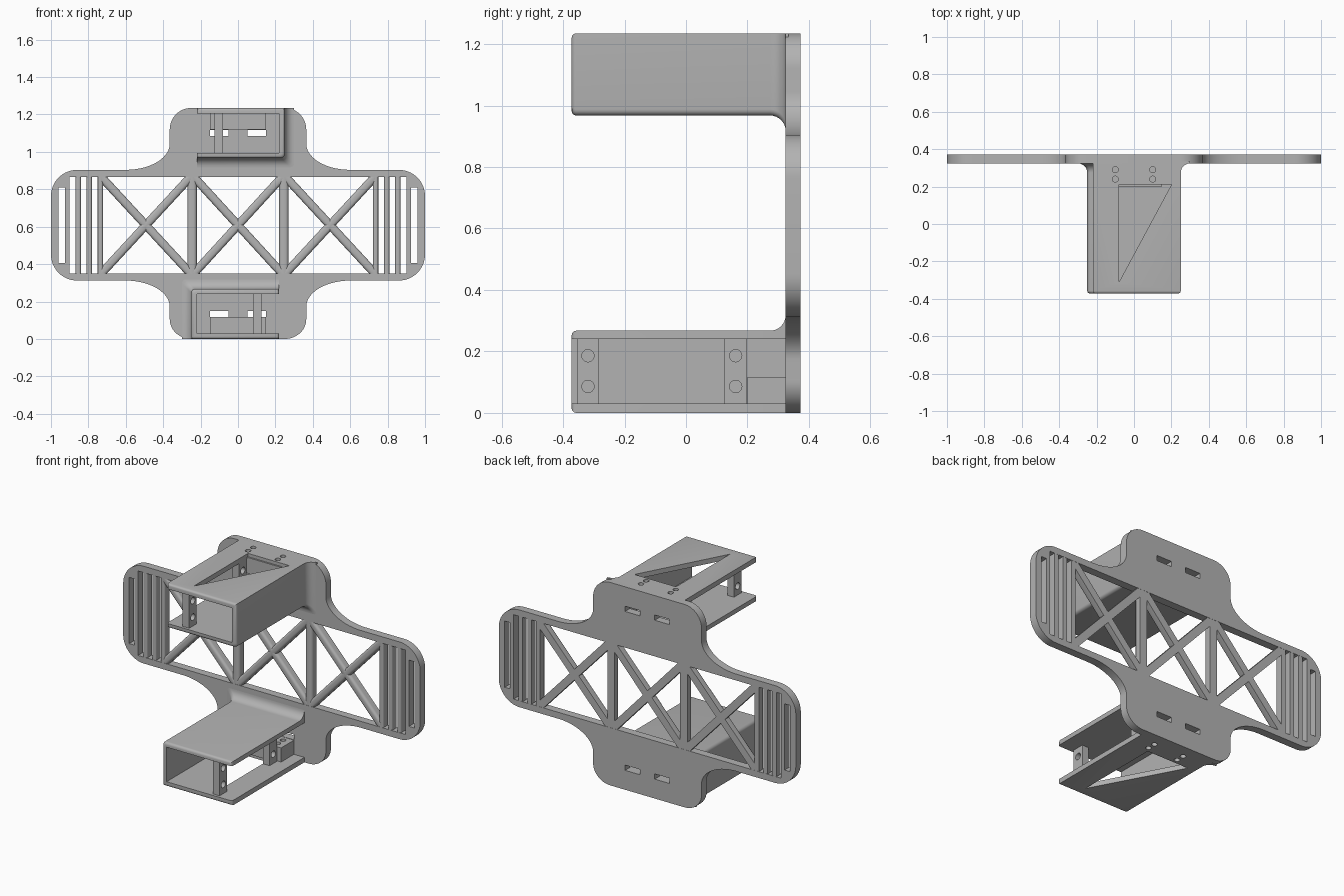
import bpy, bmesh, math
from mathutils import Matrix, Vector

old = bpy.data.objects.get("Cube")
if old:
    bpy.data.objects.remove(old)

HEIGHT = 1.235
MID = 0.608            # centre height of the lattice
FRONT, BACK = 0.324, 0.372

grey = bpy.data.materials.new("plain grey")
grey.use_nodes = True
grey.diffuse_color = (0.45, 0.45, 0.45, 1)
grey.node_tree.nodes["Principled BSDF"].inputs["Base Color"].default_value = (0.45, 0.45, 0.45, 1)


def make(name, bm):
    bmesh.ops.recalc_face_normals(bm, faces=bm.faces)
    me = bpy.data.meshes.new(name)
    bm.to_mesh(me)
    bm.free()
    me.materials.append(grey)
    ob = bpy.data.objects.new(name, me)
    bpy.context.scene.collection.objects.link(ob)
    return ob


def box(name, x, y, z):
    bm = bmesh.new()
    bmesh.ops.create_cube(bm, size=1)
    for v in bm.verts:
        v.co = [r[0] + (c + 0.5) * (r[1] - r[0]) for c, r in zip(v.co, (x, y, z))]
    return make(name, bm)


def prism(name, points, direction):
    bm = bmesh.new()
    face = bm.faces.new([bm.verts.new(p) for p in points])
    out = bmesh.ops.extrude_face_region(bm, geom=[face])
    moved = [v for v in out["geom"] if isinstance(v, bmesh.types.BMVert)]
    bmesh.ops.translate(bm, vec=direction, verts=moved)
    return make(name, bm)


def cylinder(name, centre, radius, depth, axis):
    bm = bmesh.new()
    turn = Vector((0, 0, 1)).rotation_difference(Vector(axis)).to_matrix().to_4x4()
    bmesh.ops.create_cone(bm, cap_ends=True, segments=24, radius1=radius, radius2=radius,
                          depth=depth, matrix=Matrix.Translation(centre) @ turn)
    return make(name, bm)


def cut(ob, cutters):
    for c in cutters:
        c.hide_render = True
        mod = ob.modifiers.new("cut", "BOOLEAN")
        mod.operation, mod.solver, mod.object = "DIFFERENCE", "EXACT", c
    dg = bpy.context.evaluated_depsgraph_get()
    ob.data = bpy.data.meshes.new_from_object(ob.evaluated_get(dg))
    ob.modifiers.clear()
    for c in cutters:
        bpy.data.objects.remove(c)


def arc(cx, cz, rx, rz, a, b, n=14):
    angles = [math.radians(a + (b - a) * i / n) for i in range(n + 1)]
    return [(cx + rx * math.cos(t), cz + rz * math.sin(t)) for t in angles]


# Back plate: one quarter of the outline, mirrored to all four
top = 0.904
quarter = (arc(0.86, top - 0.14, 0.14, 0.14, 0, 90)
           + arc(0.6, top + 0.14, 0.235, 0.14, 270, 180)
           + arc(0.25, HEIGHT - 0.115, 0.115, 0.115, 0, 90))
upper = quarter + [(-x, z) for x, z in reversed(quarter)]
lower = []
for x, z in reversed(upper):
    z = 2 * MID - z
    # the lower tab reaches exactly to the ground
    lower.append((x, z if z > 0.2 else z * (0.2 / (0.2 + HEIGHT - 2 * MID)) + 0.0174))
low_end = min(z for x, z in lower)
lower = [(x, z if z > 0.2 else 0.2 - (0.2 - z) * 0.2 / (0.2 - low_end)) for x, z in lower]
plate = prism("back_plate", [(x, FRONT, z) for x, z in upper + lower], (0, BACK - FRONT, 0))
deep = (FRONT - 0.1, BACK + 0.1)
cutters = [box("window_cutter", (-0.9, 0.9), deep, (0.351, 0.865))]
for s in (-1, 1):
    cutters.append(box("end_slot_cutter", sorted((s * 0.924, s * 0.96)), deep, (0.407, 0.81)))
    for z in (0.118, HEIGHT - 0.15):
        cutters.append(box("strap_slot_cutter", sorted((s * 0.05, s * 0.15)), deep, (z, z + 0.032)))
cut(plate, cutters)


# Lattice bars with rounded front edges
def bar(name, a, b, width):
    a, b = Vector((a[0], 0, a[1])), Vector((b[0], 0, b[1]))
    side = (b - a).normalized().cross(Vector((0, 1, 0))) * (width / 2)
    r = width * 0.35
    edge = arc(width / 2 - r, FRONT + 0.001 + r, r, r, 0, -90, 4)
    profile = [(width / 2, BACK - 0.001)] + edge
    profile += [(-u, y) for u, y in reversed(profile)]
    pts = [a + side * (2 * u / width) + Vector((0, y, 0)) for u, y in profile]
    return prism(name, pts, b - a)


LOW, HIGH = 0.351, 0.865
for x, w in ((0.245, 0.05), (0.736, 0.028), (0.795, 0.028), (0.854, 0.028)):
    for s in (-1, 1):
        bar("upright_bar", (s * x, LOW - 0.01), (s * x, HIGH + 0.01), w)
for x0, x1 in ((-0.73, -0.255), (-0.235, 0.235), (0.255, 0.73)):
    bar("diagonal_bar", (x0, LOW), (x1, HIGH), 0.045)
    bar("diagonal_bar", (x0, HIGH), (x1, LOW), 0.045)


# Bracket: channel section lofted along y, rounded nose and flared root
def channel():
    nose, flare = 0.015, 0.05
    rings = []
    for i in range(5):
        t = math.radians(90 * i / 4)
        rings.append((-0.372 + nose * (1 - math.cos(t)), -nose * (1 - math.sin(t))))
    for i in range(9):
        t = math.radians(90 * i / 8)
        rings.append((FRONT - flare + flare * math.sin(t), flare * (1 - math.cos(t))))
    rings.append((FRONT + 0.01, flare))
    bm = bmesh.new()
    loops = []
    for y, e in rings:
        n = min(e, 0)
        left, ceil = -0.25 - e, 0.2675 + e
        pts = [(0.22 + n, -n), (0.22 + n, 0.03), (-0.22, 0.03), (-0.22, 0.24),
               (0.22 + n, 0.24), (0.22 + n, ceil)]
        pts += arc(left + 0.02, ceil - 0.02, 0.02, 0.02, 90, 180, 5)
        pts.append((left, -n))
        loops.append([bm.verts.new((x, y, z)) for x, z in pts])
    for a, b in zip(loops, loops[1:]):
        for i in range(len(a)):
            j = (i + 1) % len(a)
            bm.faces.new((a[i], a[j], b[j], b[i]))
    bm.faces.new(loops[0])
    bm.faces.new(loops[-1])
    return make("bracket_channel", bm)


def bracket(prefix):
    shell = channel()
    block = box("block", (-0.15, 0.15), (0.2, FRONT + 0.01), (0.02, 0.116))
    triangle = [(0.08, 0.21, -0.1), (-0.2, 0.21, -0.1), (0.08, -0.31, -0.1)]
    spots = [(x, y) for x in (-0.1, 0.1) for y in (0.24, 0.29)]

    def screw_holes():
        return [cylinder("hole_cutter", (x, y, 0.05), 0.016, 0.3, (0, 0, 1)) for x, y in spots]

    cut(shell, [prism("triangle_cutter", triangle, (0, 0, 0.15))] + screw_holes())
    cut(block, screw_holes())
    parts = [(shell, "channel"), (block, "screw_block")]
    # Drilled posts between the two walls
    for y0, y1 in ((-0.355, -0.283), (0.125, 0.198)):
        post = box("post", (0.08, 0.125), (y0, y1), (0.025, 0.245))
        cut(post, [cylinder("hole_cutter", (0.1, (y0 + y1) / 2, z), 0.02, 0.2, (1, 0, 0))
                   for z in (0.086, 0.186)])
        parts.append((post, "post"))
    for ob, name in parts:
        ob.name = prefix + "_" + name
    return [ob for ob, name in parts]


bracket("lower")
half_turn = Matrix.Translation((0, 0, HEIGHT)) @ Matrix.Rotation(math.pi, 4, "Y")
for ob in bracket("upper"):
    ob.data.transform(half_turn)

# Smooth the rounded surfaces, keep the corners crisp
bpy.ops.object.select_all(action="DESELECT")
for ob in bpy.context.scene.objects:
    if ob.type == "MESH":
        ob.select_set(True)
        bpy.context.view_layer.objects.active = ob
bpy.ops.object.shade_smooth_by_angle(angle=math.radians(30))
